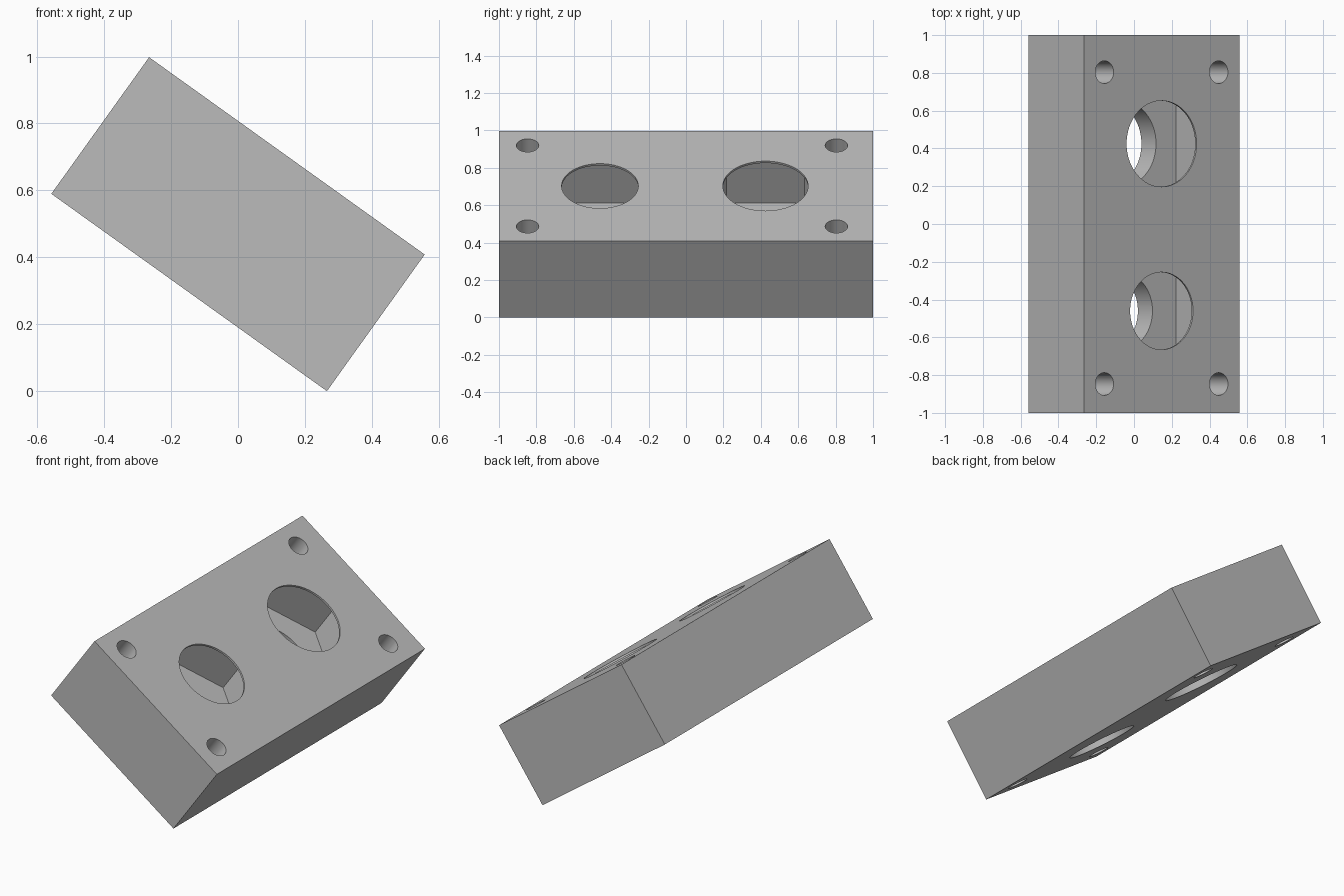
import bpy
import math
from mathutils import Matrix

cube = bpy.data.objects.get("Cube")
if cube:
    bpy.data.objects.remove(cube, do_unlink=True)

WIDTH, LENGTH, THICK = 1.013, 2.0, 0.502
TILT = math.radians(35.6)
SKIN = 0.0125          # thin lip over each hexagonal pocket
FLOOR = -0.118         # pocket floor height in the block's own frame
HEX_RADIUS = 0.415

grey = bpy.data.materials.new("grey")
grey.use_nodes = True
colour = (0.5, 0.5, 0.5, 1)
grey.diffuse_color = colour
grey.node_tree.nodes["Principled BSDF"].inputs["Base Color"].default_value = colour

# Solid block
bpy.ops.mesh.primitive_cube_add(size=1)
block = bpy.context.object
block.name = "mounting_block"
block.data.transform(Matrix.Diagonal((WIDTH, LENGTH, THICK, 1)))
block.data.materials.append(grey)


def cut(x, y, radius, bottom, top, sides, turn=0):
    """Subtract an upright prism from the block."""
    bpy.ops.mesh.primitive_cylinder_add(
        vertices=sides, radius=radius, depth=top - bottom,
        location=(x, y, (top + bottom) / 2), rotation=(0, 0, turn))
    cutter = bpy.context.object
    cutter.name = "cutter"
    cutter.hide_render = True
    cutter.data.materials.append(grey)
    mod = block.modifiers.new("cut", "BOOLEAN")
    mod.operation = "DIFFERENCE"
    mod.solver = "EXACT"
    mod.object = cutter
    bpy.context.view_layer.objects.active = block
    bpy.ops.object.modifier_apply(modifier=mod.name)
    bpy.data.objects.remove(cutter, do_unlink=True)


# Hexagonal pockets, each opened on both faces by a round hole
for y, radius in ((0.425, 0.228), (-0.46, 0.205)):
    cut(0, y, HEX_RADIUS, FLOOR, THICK / 2 - SKIN, 6)
    cut(0, y, radius, -THICK, THICK, 64)

# Corner bolt holes
for x in (-0.372, 0.372):
    for y in (-0.847, 0.804):
        cut(x, y, 0.06, -THICK, THICK, 32)

# Smooth hole walls, then tilt the block onto its long edge
bpy.ops.object.select_all(action="DESELECT")
block.select_set(True)
bpy.context.view_layer.objects.active = block
bpy.ops.object.shade_smooth_by_angle(angle=math.radians(30))
block.data.transform(Matrix.Rotation(TILT, 4, "Y"))
lowest = min(v.co.z for v in block.data.vertices)
block.data.transform(Matrix.Translation((0, 0, -lowest)))
